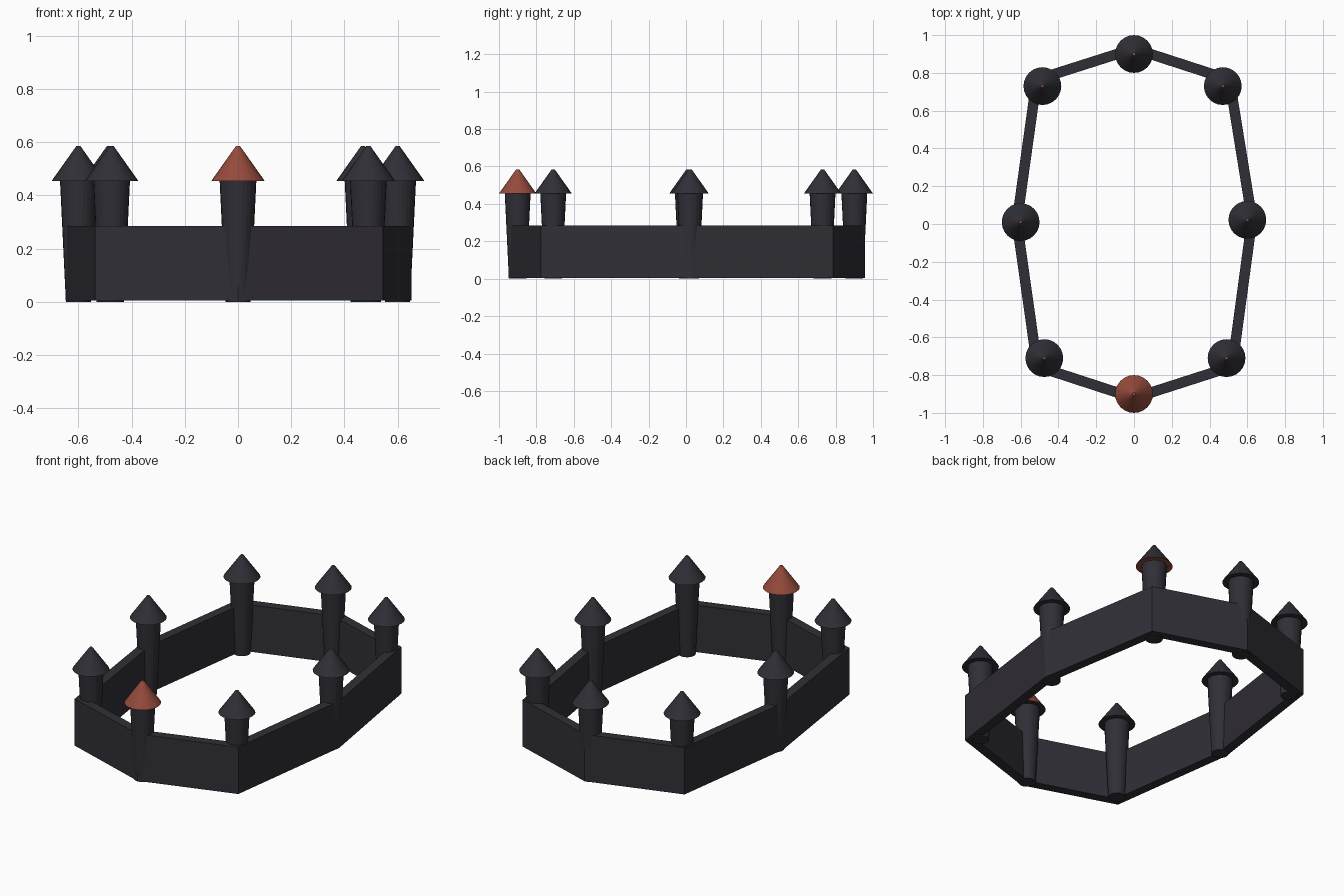
import bpy, bmesh
from mathutils import Vector

if "Cube" in bpy.data.objects:
    bpy.data.objects.remove(bpy.data.objects["Cube"])

SIDES = 24
WALL_Z0, WALL_Z1, WALL_W = 0.005, 0.285, 0.055
ROOF_Z0, ROOF_Z1 = 0.455, 0.585


def material(name, rgb):
    m = bpy.data.materials.new(name)
    m.diffuse_color = (*rgb, 1)
    m.use_nodes = True
    m.node_tree.nodes["Principled BSDF"].inputs["Base Color"].default_value = m.diffuse_color
    return m


stone = material("dark_stone", (0.03, 0.028, 0.037))
red = material("red_roof", (0.3, 0.07, 0.045))


def add_object(name, bm, mats):
    bmesh.ops.recalc_face_normals(bm, faces=bm.faces)
    mesh = bpy.data.meshes.new(name)
    bm.to_mesh(mesh)
    bm.free()
    for m in mats:
        mesh.materials.append(m)
    ob = bpy.data.objects.new(name, mesh)
    bpy.context.collection.objects.link(ob)
    return ob


def frustum(name, x, y, z0, z1, r0, r1, mats):
    bm = bmesh.new()
    bmesh.ops.create_cone(bm, cap_ends=True, segments=SIDES,
                          radius1=r0, radius2=r1, depth=z1 - z0)
    ob = add_object(name, bm, mats)
    ob.location = (x, y, (z0 + z1) / 2)
    return ob


# Curtain wall: closed eight-sided ring with mitred corners
corners = [Vector(p) for p in (
    (0, -0.95), (0.545, -0.775), (0.653, 0.025), (0.53, 0.785),
    (0, 0.957), (-0.54, 0.785), (-0.648, 0.01), (-0.537, -0.775))]
n = len(corners)


def inward(a, b):
    d = (b - a).normalized()
    return Vector((-d.y, d.x))


bm = bmesh.new()
rings = []
for i, p in enumerate(corners):
    n1 = inward(corners[i - 1], p)
    n2 = inward(p, corners[(i + 1) % n])
    q = p + (n1 + n2) * (WALL_W / (1 + n1.dot(n2)))
    rings.append([bm.verts.new((v.x, v.y, z)) for v, z in (
        (p, WALL_Z0), (p, WALL_Z1), (q, WALL_Z1), (q, WALL_Z0))])
for i in range(n):
    a, b = rings[i], rings[(i + 1) % n]
    for k in range(4):
        j = (k + 1) % 4
        bm.faces.new((a[k], b[k], b[j], a[j]))
add_object("curtain_wall", bm, [stone])

# Towers: flared shaft, conical roof and a tiny red tip
towers = [(0, -0.9), (0.49, -0.71), (0.6, 0.022), (0.47, 0.73),
          (0, 0.9), (-0.485, 0.73), (-0.6, 0.01), (-0.475, -0.71)]
for i, (x, y) in enumerate(towers):
    frustum(f"tower_shaft_{i}", x, y, 0, ROOF_Z0, 0.047, 0.069, [stone])
    roof = frustum(f"tower_roof_{i}", x, y, ROOF_Z0, ROOF_Z1, 0.1, 0.008,
                   [red if i == 0 else stone, stone if i == 0 else red])
    # contrasting caps: red tip on every roof, one red underside
    for f in roof.data.polygons:
        if f.normal.z > 0.95 and i != 0:
            f.material_index = 1
        if f.normal.z < -0.95 and i in (0, 3):
            f.material_index = 1
